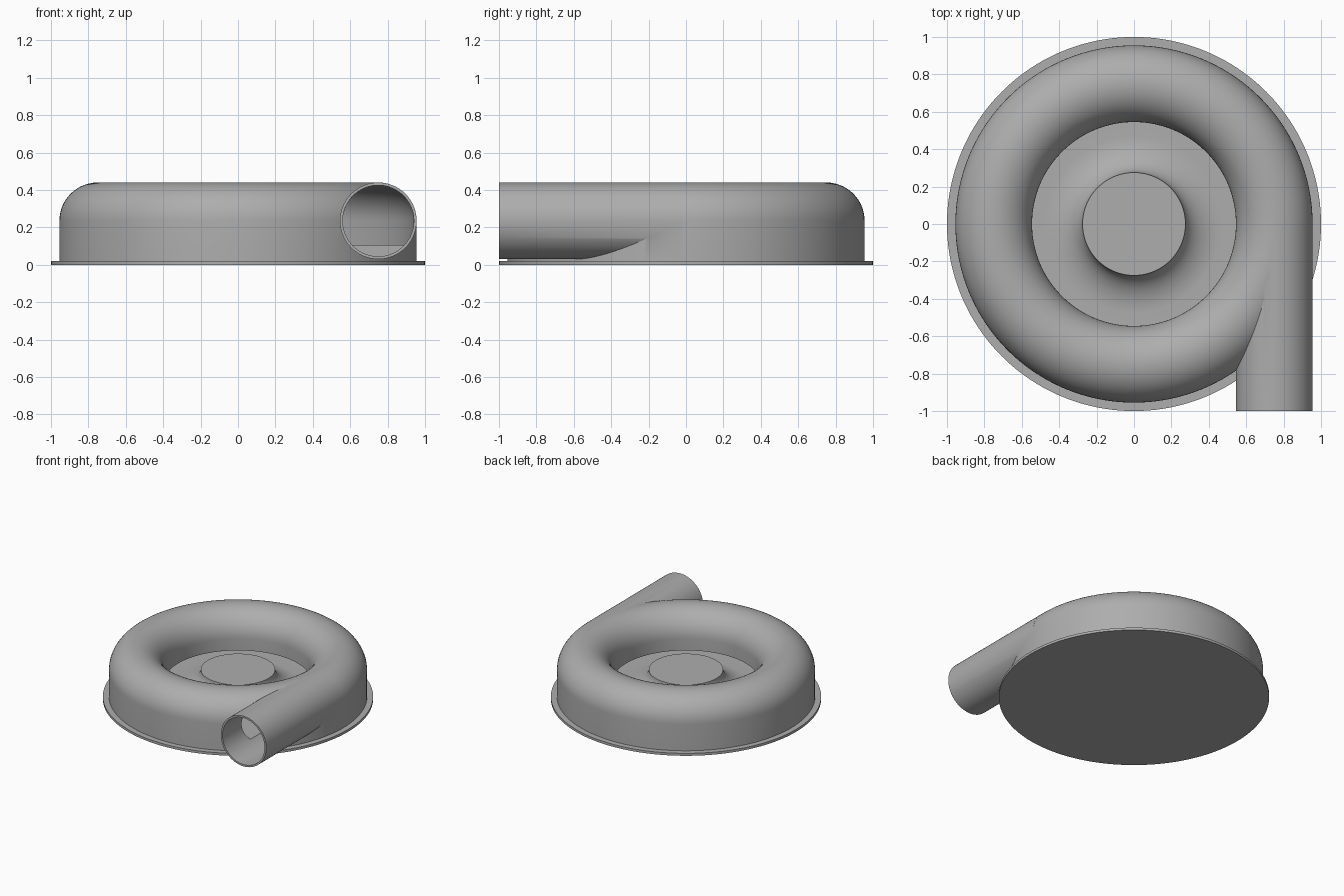
import bpy, bmesh, math
from mathutils import Matrix

if "Cube" in bpy.data.objects:
    bpy.data.objects.remove(bpy.data.objects["Cube"])

grey = bpy.data.materials.new("cast grey")
grey.use_nodes = True
colour = (0.42, 0.42, 0.42, 1)
grey.diffuse_color = colour
grey.node_tree.nodes["Principled BSDF"].inputs["Base Color"].default_value = colour

RING, TUBE, AXIS_Z, WALL = 0.75, 0.205, 0.235, 0.015
FLOOR, LIP = 0.105, 0.14
SEG = 160


def finish(name, bm):
    bmesh.ops.recalc_face_normals(bm, faces=bm.faces)
    mesh = bpy.data.meshes.new(name)
    bm.to_mesh(mesh)
    bm.free()
    mesh.materials.append(grey)
    obj = bpy.data.objects.new(name, mesh)
    bpy.context.collection.objects.link(obj)
    return obj


def lathe(name, profile, closed):
    """Turn an (r, z) profile around the z axis."""
    bm = bmesh.new()
    verts = [bm.verts.new((r, 0, z)) for r, z in profile]
    edges = [bm.edges.new(p) for p in zip(verts, verts[1:])]
    if closed:
        edges.append(bm.edges.new((verts[-1], verts[0])))
    bmesh.ops.spin(bm, geom=verts + edges, axis=(0, 0, 1), cent=(0, 0, 0),
                   angle=math.tau, steps=SEG, use_merge=True)
    bmesh.ops.remove_doubles(bm, verts=bm.verts, dist=1e-5)
    return finish(name, bm)


def pipe(name, radius, y0, y1):
    bm = bmesh.new()
    place = Matrix.Translation((RING, (y0 + y1) / 2, AXIS_Z)) @ Matrix.Rotation(math.pi / 2, 4, "X")
    bmesh.ops.create_cone(bm, cap_ends=True, segments=96, radius1=radius,
                          radius2=radius, depth=y1 - y0, matrix=place)
    return finish(name, bm)


def dome(radius, steps=28):
    """Half circle from the inner side over the top to the outer side."""
    return [(RING - radius * math.cos(math.pi * i / steps),
             AXIS_Z + radius * math.sin(math.pi * i / steps)) for i in range(steps + 1)]


def combine(target, tool, operation):
    mod = target.modifiers.new(operation.lower(), "BOOLEAN")
    mod.operation, mod.solver, mod.object = operation, "EXACT", tool
    bpy.context.view_layer.objects.active = target
    bpy.ops.object.modifier_apply(modifier=mod.name)
    bpy.data.objects.remove(tool)


# Scroll casing with its tangential outlet
inner, outer = RING - TUBE, RING + TUBE
casing = lathe("scroll_casing", [(inner, 0.01)] + dome(TUBE) + [(outer, 0.01)], True)
combine(casing, pipe("outlet_body", TUBE, -1, -0.02), "UNION")

# Flow channel, open to the eye under the inner lip
channel = [(inner - 0.05, FLOOR), (inner - 0.05, LIP), (inner + WALL, LIP)]
channel += dome(TUBE - WALL) + [(outer - WALL, FLOOR)]
combine(casing, lathe("channel_cutter", channel, True), "DIFFERENCE")
combine(casing, pipe("bore_cutter", TUBE - WALL, -1.1, -0.02), "DIFFERENCE")

# Hub with a concave flare down to the channel floor
flare = [(0.475 - 0.2 * math.cos(a), 0.24 - 0.135 * math.sin(a))
         for a in (math.pi / 2 * i / 16 for i in range(17))]
hub = lathe("hub", [(0, 0.24)] + flare + [(inner + 0.005, FLOOR), (inner + 0.005, 0.01), (0, 0.01)], False)

# Base plate
base = lathe("base_plate", [(0, 0), (1, 0), (1, 0.02), (0, 0.02)], False)

for obj in (casing, hub, base):
    bpy.ops.object.select_all(action="DESELECT")
    obj.select_set(True)
    bpy.context.view_layer.objects.active = obj
    bpy.ops.object.shade_smooth_by_angle(angle=math.radians(30))
